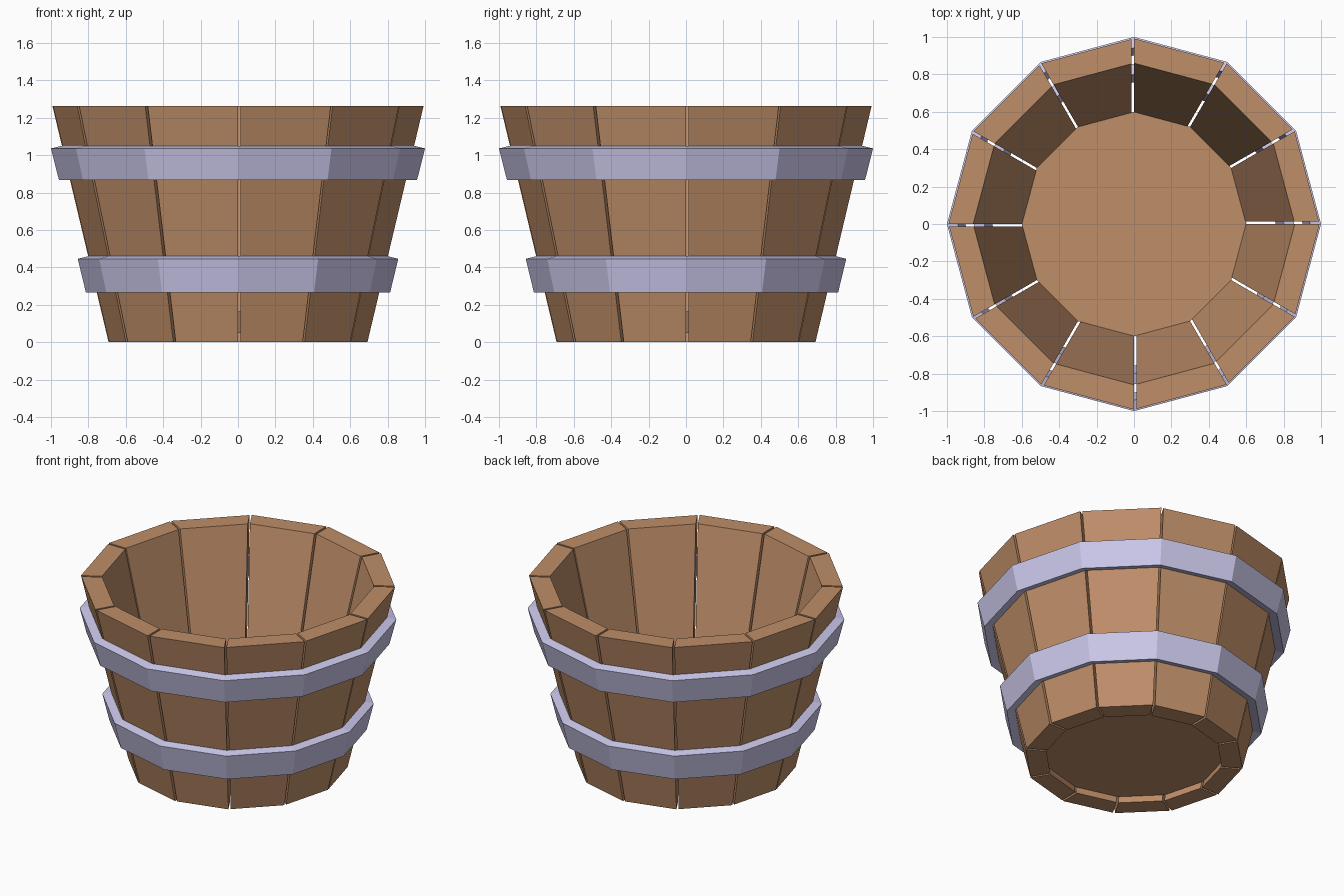
import bpy, bmesh
from math import cos, sin, pi
from mathutils import Vector

if "Cube" in bpy.data.objects:
    bpy.data.objects.remove(bpy.data.objects["Cube"])

N = 12          # staves around the bucket
GAP = 0.014     # slit between neighbouring staves


def material(name, rgb):
    m = bpy.data.materials.new(name)
    m.diffuse_color = (*rgb, 1)
    m.use_nodes = True
    m.node_tree.nodes["Principled BSDF"].inputs["Base Color"].default_value = m.diffuse_color
    return m


wood = material("wood", (0.52, 0.27, 0.14))
metal = material("metal", (0.60, 0.58, 0.83))


def ring_point(r, z, i):
    a = 2 * pi * i / N
    return Vector((r * cos(a), r * sin(a), z))


def finish(name, bm, mat):
    bmesh.ops.recalc_face_normals(bm, faces=bm.faces)
    me = bpy.data.meshes.new(name)
    bm.to_mesh(me)
    bm.free()
    me.materials.append(mat)
    ob = bpy.data.objects.new(name, me)
    bpy.context.collection.objects.link(ob)
    return ob


def stave(i, profile):
    """Straight plank: the (r, z) profile joined between two ring corners."""
    bm = bmesh.new()
    a, b = [], []
    for r, z in profile:
        p, q = ring_point(r, z, i), ring_point(r, z, i + 1)
        a.append(bm.verts.new(p + (q - p).normalized() * GAP))
        b.append(bm.verts.new(q))
    n = len(profile)
    bm.faces.new(a)
    bm.faces.new(b[::-1])
    for k in range(n):
        j = (k + 1) % n
        bm.faces.new((a[k], b[k], b[j], a[j]))
    finish(f"stave_{i + 1}", bm, wood)


def hoop(name, profile):
    """Twelve-sided closed ring swept from an (r, z) profile."""
    bm = bmesh.new()
    rings = [[bm.verts.new(ring_point(r, z, i)) for r, z in profile] for i in range(N)]
    n = len(profile)
    for i in range(N):
        a, b = rings[i], rings[(i + 1) % N]
        for k in range(n):
            j = (k + 1) % n
            bm.faces.new((a[k], b[k], b[j], a[j]))
    finish(name, bm, metal)


# Slanted wall staves
for i in range(N):
    stave(i, [(0.56, 0), (0.692, 0), (0.992, 1.262), (0.86, 1.262)])

# Metal hoops tilted with the wall
hoop("upper_hoop", [(0.902, 0.88), (0.957, 0.866), (1.0, 1.036), (0.942, 1.05)])
hoop("lower_hoop", [(0.758, 0.28), (0.813, 0.265), (0.857, 0.446), (0.800, 0.46)])

# Recessed floor disc
bm = bmesh.new()
low = [bm.verts.new(ring_point(0.573, 0.05, i)) for i in range(N)]
top = [bm.verts.new(ring_point(0.60, 0.165, i)) for i in range(N)]
bm.faces.new(low[::-1])
bm.faces.new(top)
for i in range(N):
    j = (i + 1) % N
    bm.faces.new((low[i], low[j], top[j], top[i]))
finish("floor", bm, wood)
